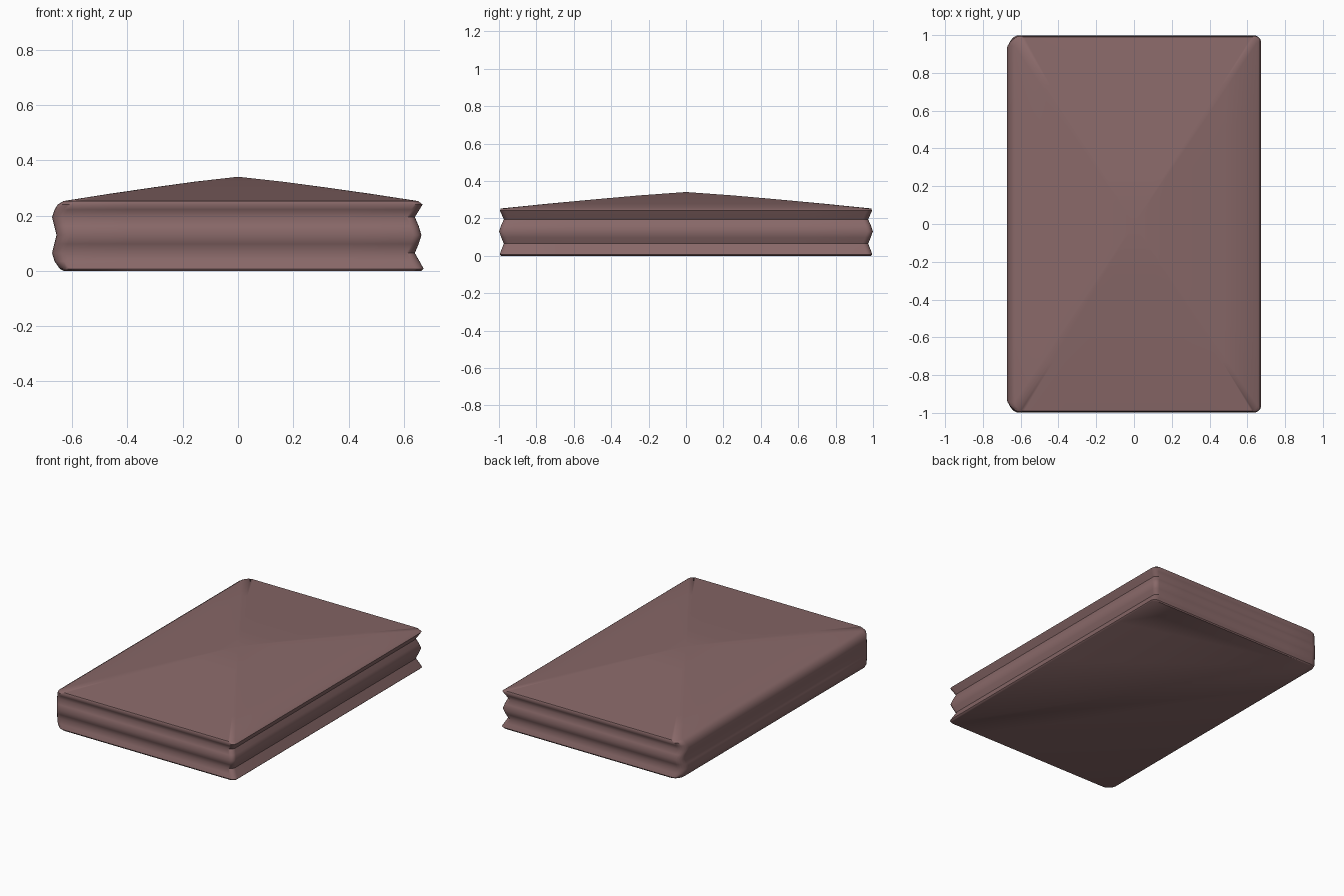
import bpy, bmesh, math

if "Cube" in bpy.data.objects:
    bpy.data.objects.remove(bpy.data.objects["Cube"])

# One flat colour for the whole slab
mat = bpy.data.materials.new("dusty mauve brown")
mat.diffuse_color = (0.25, 0.14, 0.14, 1.0)
mat.use_nodes = True
mat.node_tree.nodes["Principled BSDF"].inputs["Base Color"].default_value = mat.diffuse_color

# Side profile: height, left x, right x, half length in y
LEVELS = [
    (0.000, -0.630, 0.664, 0.990),
    (0.008, -0.645, 0.672, 0.995),
    (0.035, -0.664, 0.657, 0.986),
    (0.065, -0.673, 0.640, 0.974),
    (0.098, -0.665, 0.654, 0.988),
    (0.130, -0.657, 0.664, 0.999),
    (0.163, -0.665, 0.654, 0.988),
    (0.195, -0.673, 0.640, 0.974),
    (0.222, -0.664, 0.657, 0.986),
    (0.241, -0.652, 0.668, 0.995),
    (0.253, -0.632, 0.652, 0.990),
]
# Top crown: concentric rings, scale and height
CROWN = [(0.74, 0.279), (0.48, 0.303), (0.25, 0.323)]
PEAK = 0.341


def outline(xl, xr, hy, steps=5, mids=6):
    """Rounded rectangle, counter-clockwise, with extra points on the straight edges."""
    corners = [(xr, -hy, 0.03, -90), (xr, hy, 0.03, 0), (xl, hy, 0.05, 90), (xl, -hy, 0.05, 180)]
    arcs = []
    for x, y, r, start in corners:
        cx, cy = x - math.copysign(r, x), y - math.copysign(r, y)
        arcs.append([(cx + r * math.cos(math.radians(start + 90 * i / steps)),
                      cy + r * math.sin(math.radians(start + 90 * i / steps)))
                     for i in range(steps + 1)])
    pts = []
    for k, arc in enumerate(arcs):
        pts += arc
        (ax, ay), (bx, by) = arc[-1], arcs[(k + 1) % 4][0]
        pts += [(ax + (bx - ax) * i / mids, ay + (by - ay) * i / mids) for i in range(1, mids)]
    return pts


bm = bmesh.new()
# Grooved sides
rings = [[bm.verts.new((x, y, z)) for x, y in outline(xl, xr, hy)] for z, xl, xr, hy in LEVELS]
# Crowned top
_, xl, xr, hy = LEVELS[-1]
for s, z in CROWN:
    rings.append([bm.verts.new((x * s, y * s, z)) for x, y in outline(xl, xr, hy)])
n = len(rings[0])
for lo, hi in zip(rings, rings[1:]):
    for i in range(n):
        j = (i + 1) % n
        bm.faces.new((lo[i], lo[j], hi[j], hi[i]))
peak = bm.verts.new((0, 0, PEAK))
for i in range(n):
    bm.faces.new((rings[-1][i], rings[-1][(i + 1) % n], peak))
# Flat underside
bm.faces.new(rings[0][::-1])
bm.normal_update()

mesh = bpy.data.meshes.new("grooved_slab")
bm.to_mesh(mesh)
bm.free()
mesh.materials.append(mat)
slab = bpy.data.objects.new("grooved_slab", mesh)
bpy.context.collection.objects.link(slab)
bpy.context.view_layer.objects.active = slab
slab.select_set(True)
bpy.ops.object.shade_smooth_by_angle(angle=math.radians(48))
